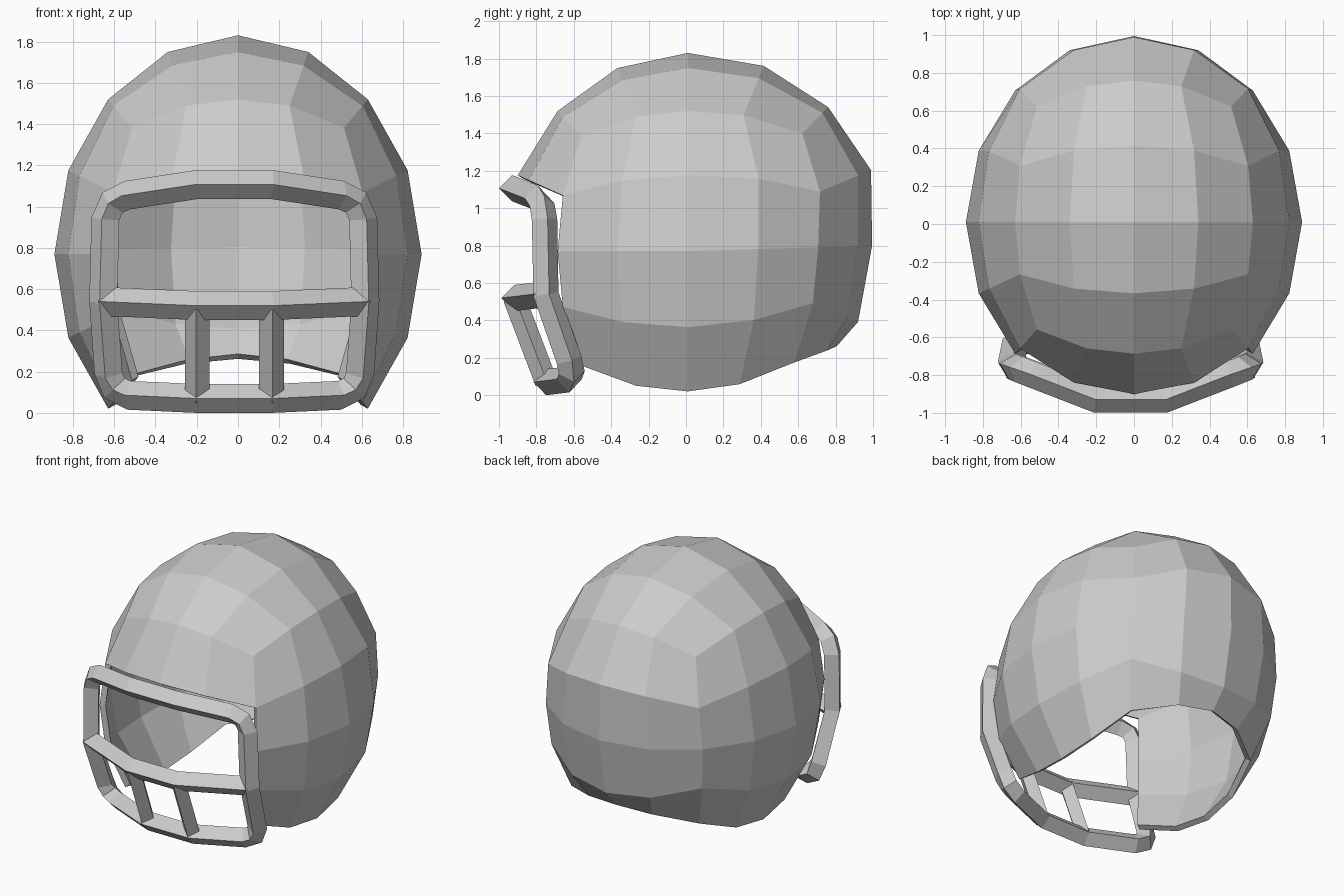
import bpy, bmesh
from math import tan, pi
from mathutils import Vector

if "Cube" in bpy.data.objects:
    bpy.data.objects.remove(bpy.data.objects["Cube"])


def finish(name, bm):
    bmesh.ops.recalc_face_normals(bm, faces=bm.faces)
    mesh = bpy.data.meshes.new(name)
    bm.to_mesh(mesh)
    bm.free()
    obj = bpy.data.objects.new(name, mesh)
    bpy.context.collection.objects.link(obj)
    return obj


# Shell: 4 x 4 cube sphere, open at the face and underneath
bm = bmesh.new()
bmesh.ops.create_cube(bm, size=2)
bmesh.ops.subdivide_edges(bm, edges=bm.edges[:], cuts=3, use_grid_fill=True)
opening = []
for f in bm.faces:
    c = f.calc_center_median()
    if c.z < -0.99 or (c.y < -0.99 and c.z < 0.5):
        opening.append(f)
bmesh.ops.delete(bm, geom=opening, context='FACES')
for v in bm.verts:
    d = Vector([tan(c * pi / 4) for c in v.co]).normalized()
    p = Vector((0.89 * d.x, 0.01 + 0.985 * d.y, 0.77 + 1.06 * d.z))
    if d.y > 0.01:  # fuller upper back
        p.y += 0.075 * d.y * max(0, min(1, d.z / 0.38))
        p.z += 0.03 * d.y
    if d.z < -0.55 and d.y > 0.5:  # raised nape edge
        lift = 0.22 * (1 - (d.x / 0.577) ** 2)
        p.z += lift
        p.y += 0.45 * lift
    v.co = p
shell = finish("helmet_shell", bm)
mod = shell.modifiers.new("thickness", 'SOLIDIFY')
mod.thickness = 0.04
mod.offset = -1


# Face guard: diamond-section bars on a curved, bent surface
MID = -0.018


def guard_point(x, z):
    y = -0.93 + max(0, abs(x) - 0.18) * 0.39 + max(0, 0.55 - z) * 0.38
    return Vector((x + MID, y, z))


def bar(name, points, radius=0.07, closed=False):
    pts = [guard_point(x, z) for x, z in points]
    n = len(pts)
    bm = bmesh.new()
    rings = []
    for i, p in enumerate(pts):
        a = pts[i - 1] if closed or i > 0 else p
        b = pts[(i + 1) % n] if closed or i < n - 1 else p
        t = (b - a).normalized()
        front = Vector((p.x * 0.4, -1, 0))
        front = (front - t * front.dot(t)).normalized()
        side = t.cross(front)
        rings.append([bm.verts.new(p + radius * o)
                      for o in (front, side, -front, -side)])
    for i in range(n if closed else n - 1):
        r, s = rings[i], rings[(i + 1) % n]
        for k in range(4):
            j = (k + 1) % 4
            bm.faces.new((r[k], r[j], s[j], s[k]))
    if not closed:
        bm.faces.new(rings[0])
        bm.faces.new(rings[-1])
    return finish(name, bm)


half = [(0.18, 1.107), (0.52, 1.055), (0.59, 1.02), (0.625, 0.94),
        (0.635, 0.54), (0.61, 0.19), (0.58, 0.12), (0.51, 0.085), (0.18, 0.07)]
loop = half + [(-x, z) for x, z in reversed(half)]
bar("guard_frame", loop, closed=True)
bar("guard_crossbar", [(-0.635, 0.54), (-0.18, 0.52), (0.18, 0.52), (0.635, 0.54)])
for s, side in ((-1, "left"), (1, "right")):
    bar("guard_upright_" + side, [(s * 0.18, 0.52), (s * 0.18, 0.07)], 0.06)
